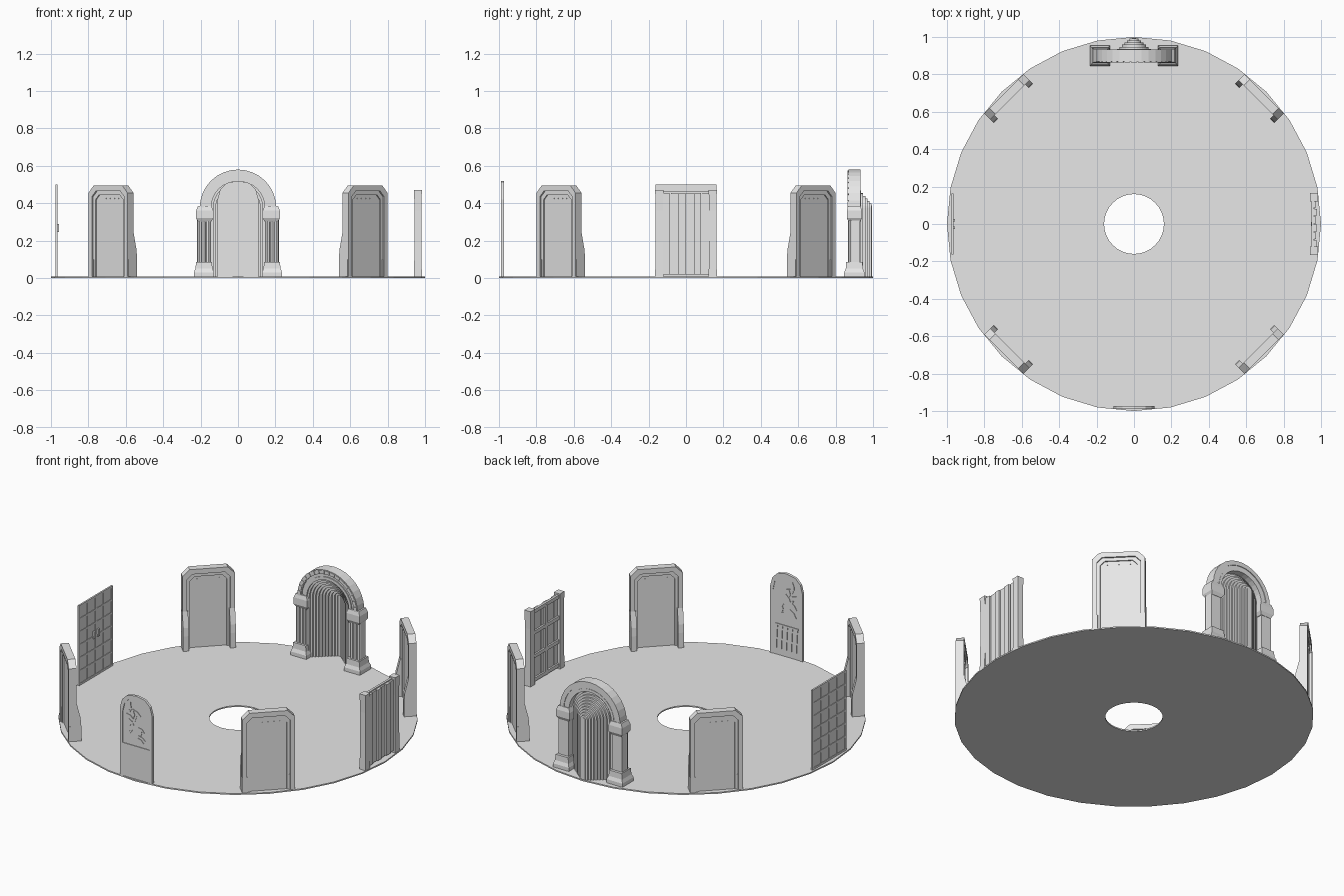
import bpy, bmesh, math, random
from mathutils import Matrix

if "Cube" in bpy.data.objects:
    bpy.data.objects.remove(bpy.data.objects["Cube"])

stone = bpy.data.materials.new("pale grey")
stone.use_nodes = True
GREY = (0.8, 0.8, 0.8, 1)
stone.diffuse_color = GREY
stone.node_tree.nodes["Principled BSDF"].inputs["Base Color"].default_value = GREY
random.seed(4)
FLOOR = 0.008


# Every part is modelled at the back (+y is outward), then turned about z.
def finish(name, bm, turn=0):
    bmesh.ops.recalc_face_normals(bm, faces=bm.faces)
    bm.transform(Matrix.Rotation(math.radians(turn), 4, 'Z'))
    mesh = bpy.data.meshes.new(name)
    bm.to_mesh(mesh)
    bm.free()
    mesh.materials.append(stone)
    obj = bpy.data.objects.new(name, mesh)
    bpy.context.collection.objects.link(obj)
    return obj


def add_prism(bm, outline, y0, y1):
    """Solid plate: x-z outline pushed along y."""
    near = [bm.verts.new((x, y0, z)) for x, z in outline]
    far = [bm.verts.new((x, y1, z)) for x, z in outline]
    bm.faces.new(near)
    bm.faces.new(far)
    n = len(outline)
    for i in range(n):
        j = (i + 1) % n
        bm.faces.new((near[i], near[j], far[j], far[i]))


def add_band(bm, outer, inner, y0, y1):
    """Open frame between two matching outlines."""
    rows = [[bm.verts.new(p) for p in ((a, y0, b), (c, y0, d), (c, y1, d), (a, y1, b))]
            for (a, b), (c, d) in zip(outer, inner)]
    for r, s in zip(rows, rows[1:]):
        for k in range(4):
            bm.faces.new((r[k], r[(k + 1) % 4], s[(k + 1) % 4], s[k]))
    bm.faces.new(rows[0])
    bm.faces.new(rows[-1])


def add_box(bm, x0, x1, y0, y1, z0, z1):
    add_prism(bm, [(x0, z0), (x1, z0), (x1, z1), (x0, z1)], y0, y1)


def add_stack(bm, cx, cy, levels):
    """Square tiers (half x, half y, z) joined into one block."""
    rings = [[bm.verts.new((cx + sx * a, cy + sy * b, z))
              for sx, sy in ((-1, -1), (1, -1), (1, 1), (-1, 1))] for a, b, z in levels]
    for r, s in zip(rings, rings[1:]):
        for k in range(4):
            bm.faces.new((r[k], r[(k + 1) % 4], s[(k + 1) % 4], s[k]))
    bm.faces.new(rings[0])
    bm.faces.new(rings[-1])


def chamfered(half, top, cut, base=FLOOR):
    return [(-half, base), (-half, top - cut), (cut - half, top),
            (half - cut, top), (half, top - cut), (half, base)]


def arched(radius, spring, base=FLOOR, n=16):
    arc = [(-radius * math.cos(math.pi * i / n), spring + radius * math.sin(math.pi * i / n))
           for i in range(n + 1)]
    return [(-radius, base)] + arc + [(radius, base)]


# Floor ring
bm = bmesh.new()
SIDES = 32
rings = []
for r, z in ((1, 0), (1, FLOOR), (0.16, FLOOR), (0.16, 0)):
    rings.append([bm.verts.new((r * math.cos(2 * math.pi * i / SIDES),
                                r * math.sin(2 * math.pi * i / SIDES), z)) for i in range(SIDES)])
for k in range(4):
    a, b = rings[k], rings[(k + 1) % 4]
    for i in range(SIDES):
        j = (i + 1) % SIDES
        bm.faces.new((a[i], a[j], b[j], b[i]))
finish("floor_ring", bm)

# Four diagonal doors with stepped frames and flared feet
for turn in (45, 135, 225, 315):
    bm = bmesh.new()
    add_band(bm, chamfered(0.148, 0.495, 0.04), chamfered(0.122, 0.465, 0.03), 0.938, 0.983)
    add_band(bm, chamfered(0.122, 0.465, 0.03), chamfered(0.104, 0.445, 0.026), 0.948, 0.973)
    finish("door_frame", bm, turn)
    bm = bmesh.new()
    add_prism(bm, chamfered(0.106, 0.447, 0.026), 0.956, 0.966)
    for i in range(5):
        x = (i - 2) * 0.032
        add_box(bm, x - 0.003, x + 0.003, 0.953, 0.969, 0.422, 0.428)
    finish("door_panel", bm, turn)
    bm = bmesh.new()
    for s in (-1, 1):
        add_stack(bm, s * 0.133, 0.945, [(0.016, 0.033, FLOOR), (0.016, 0.033, 0.10)])
        foot = [(0.912, 0.10), (0.916, 0.15), (0.938, 0.24), (0.96, 0.24), (0.96, 0.10)]
        side = [[bm.verts.new((s * 0.133 + d, y, z)) for y, z in foot] for d in (-0.016, 0.016)]
        for f in side:
            bm.faces.new(f)
        for k in range(5):
            j = (k + 1) % 5
            bm.faces.new((side[0][k], side[0][j], side[1][j], side[1][k]))
    finish("door_feet", bm, turn)

# Grand archway: pillars, arch mouldings, narrowing portal
SPRING = 0.375
for side, s in (("right", -1), ("left", 1)):
    bm = bmesh.new()
    add_stack(bm, s * 0.182, 0.9, [(0.054, 0.054, FLOOR), (0.054, 0.054, 0.03),
                                   (0.046, 0.046, 0.05), (0.042, 0.044, 0.085)])
    finish(side + "_pillar_base", bm)
    bm = bmesh.new()
    add_box(bm, s * 0.182 - 0.034, s * 0.182 + 0.034, 0.878, 0.928, 0.08, 0.32)
    for k in (-1, 0, 1):
        bmesh.ops.create_cone(bm, cap_ends=True, segments=8, radius1=0.013, radius2=0.013, depth=0.24,
                              matrix=Matrix.Translation((s * 0.182 + k * 0.023, 0.88, 0.2)))
    finish(side + "_pillar_shaft", bm)
    bm = bmesh.new()
    add_stack(bm, s * 0.178, 0.9, [(0.034, 0.03, 0.30), (0.046, 0.04, 0.32),
                                   (0.046, 0.04, 0.36), (0.036, 0.034, 0.385)])
    finish(side + "_capital", bm)

bm = bmesh.new()
for r0, r1, y0, y1 in ((0.205, 0.178, 0.868, 0.932), (0.178, 0.162, 0.876, 0.928),
                       (0.162, 0.144, 0.87, 0.93)):
    add_band(bm, arched(r0, SPRING, SPRING - 0.02), arched(r1, SPRING, SPRING - 0.02), y0, y1)
finish("arch_mouldings", bm)

# Raised stones around the arch face
bm = bmesh.new()
for i in range(17):
    a0, a1 = (math.pi * (i + t) / 17 for t in (0.1, 0.9))
    add_prism(bm, [(r * math.cos(a), SPRING + r * math.sin(a))
                   for r, a in ((0.182, a0), (0.201, a0), (0.201, a1), (0.182, a1))], 0.864, 0.87)
finish("arch_stones", bm)

bm = bmesh.new()
STEPS = 10
for i in range(STEPS):
    r = 0.146 - 0.0135 * i
    y = 0.88 + 0.0112 * i
    add_band(bm, arched(r, SPRING), arched(r - 0.0138, SPRING), y, y + 0.0115)
add_prism(bm, arched(0.012, SPRING), 0.988, 0.995)
finish("portal_steps", bm)

# Carved front panel with rounded head
def headed(half, top, base):
    return [(-half, base), (-half, top - 0.1), (-half * 0.86, top - 0.045), (-half * 0.55, top - 0.012),
            (0, top), (half * 0.55, top - 0.012), (half * 0.86, top - 0.045), (half, top - 0.1), (half, base)]


bm = bmesh.new()
add_prism(bm, headed(0.105, 0.515, FLOOR), 0.977, 0.985)
add_band(bm, headed(0.11, 0.52, FLOOR), headed(0.092, 0.498, FLOOR), 0.974, 0.99)
add_box(bm, -0.092, 0.092, 0.977, 0.989, FLOOR, 0.21)
finish("carved_panel", bm, 180)

bm = bmesh.new()
for i in range(13):
    x, z = random.uniform(-0.055, 0.055), 0.25 + 0.0165 * i
    a, length = random.uniform(0.3, 2.8), random.uniform(0.02, 0.035)
    ca, sa = math.cos(a), math.sin(a)
    leaf = [(-length, 0), (0, -0.008), (length, 0), (0, 0.008)]
    add_prism(bm, [(x + u * ca - v * sa, z + u * sa + v * ca) for u, v in leaf], 0.974, 0.988)
for i in range(5):
    x = (i - 2) * 0.034
    add_prism(bm, [(x - 0.008, 0.04), (x, 0.04), (x + 0.008, 0.19), (x, 0.19)], 0.973, 0.98)
add_box(bm, -0.08, 0.08, 0.973, 0.98, 0.19, 0.2)
finish("panel_carving", bm, 180)

# Plank gate on the left side
bm = bmesh.new()
for s in (-1, 1):
    add_stack(bm, s * 0.143, 0.962, [(0.022, 0.021, FLOOR), (0.019, 0.018, 0.2),
                                     (0.019, 0.018, 0.36), (0.022, 0.021, 0.47)])
finish("gate_posts", bm, -90)
bm = bmesh.new()
for i in range(6):
    x = (i - 2.5) * 0.042
    out = 0.972 + 0.006 * (i % 2)
    add_box(bm, x - 0.018, x + 0.018, 0.958, out, 0.02, 0.455)
add_box(bm, -0.125, 0.125, 0.96, 0.966, 0.02, 0.45)
finish("gate_planks", bm, -90)
bm = bmesh.new()
for z in (0.02, 0.165, 0.31, 0.44):
    add_box(bm, -0.125, 0.125, 0.948, 0.962, z, z + 0.022)
add_box(bm, -0.01, 0.01, 0.946, 0.962, 0.02, 0.45)
finish("gate_rails", bm, -90)

# Thin gridded door on the right side
bm = bmesh.new()
add_box(bm, -0.163, 0.163, 0.968, 0.972, FLOOR, 0.5)
for i in range(5):
    x = (i - 2) * 0.0785
    add_box(bm, x - 0.006, x + 0.006, 0.965, 0.975, FLOOR, 0.5)
for i in range(7):
    z = FLOOR + 0.08 * i
    add_box(bm, -0.163, 0.163, 0.965, 0.975, z, z + 0.012)
finish("grid_door", bm, 90)
bm = bmesh.new()
for s in (-1, 1):
    add_box(bm, s * 0.02 - 0.007, s * 0.02 + 0.007, 0.958, 0.97, 0.245, 0.29)
finish("grid_door_handles", bm, 90)
